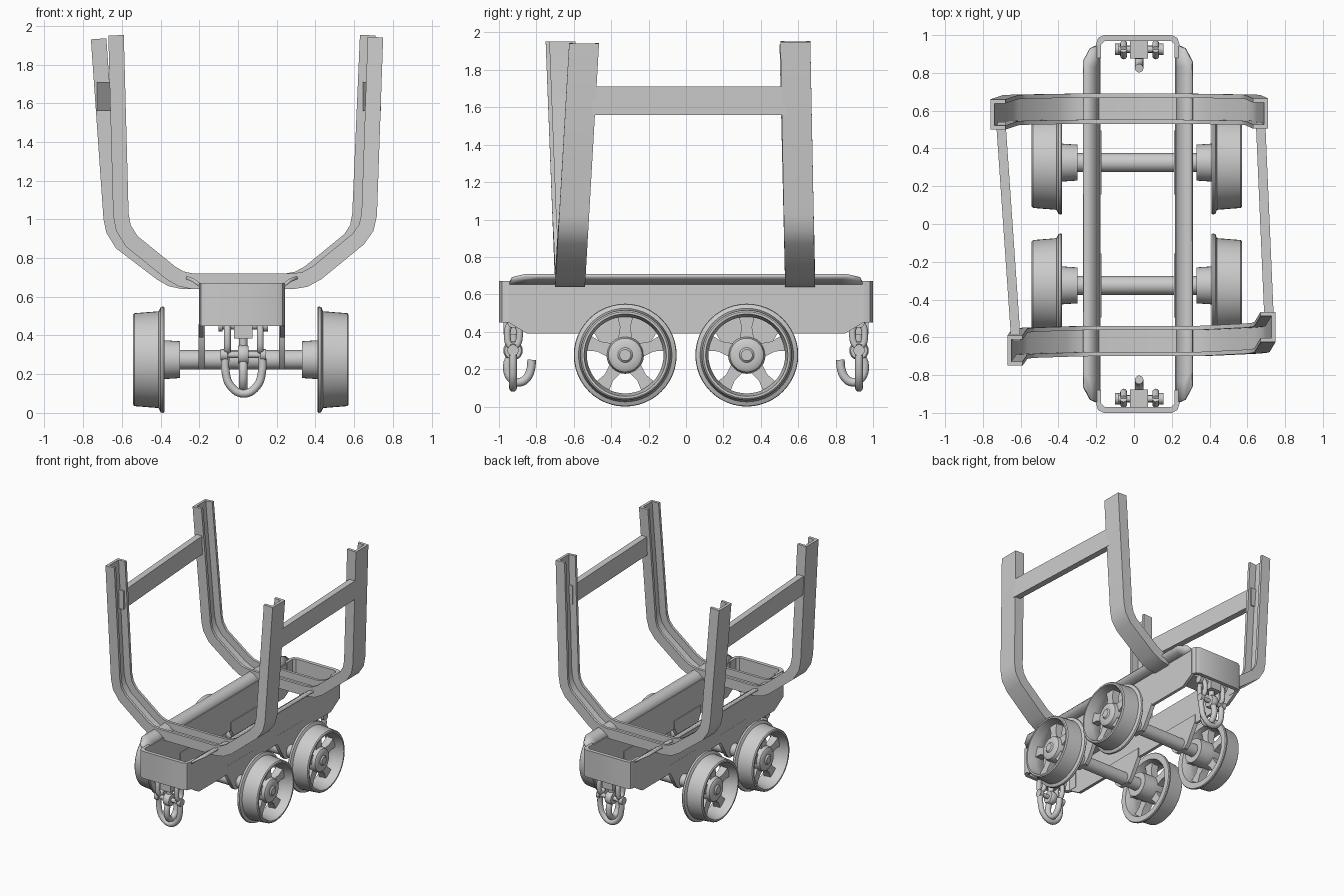
import bpy, bmesh, math
from mathutils import Vector

if "Cube" in bpy.data.objects:
    bpy.data.objects.remove(bpy.data.objects["Cube"])

CX = 0.02  # chassis centre line


def finish(name, bm, angle=35):
    bmesh.ops.recalc_face_normals(bm, faces=bm.faces)
    me = bpy.data.meshes.new(name)
    bm.to_mesh(me)
    bm.free()
    me.shade_smooth()
    me.set_sharp_from_angle(angle=math.radians(angle))
    ob = bpy.data.objects.new(name, me)
    bpy.context.collection.objects.link(ob)
    return ob


def loft(name, rings, closed=False, angle=35):
    """Skin equal-length rings; cap the ends unless closed."""
    bm = bmesh.new()
    vs = [[bm.verts.new(p) for p in r] for r in rings]
    n = len(vs[0])
    pairs = list(zip(vs, vs[1:])) + ([(vs[-1], vs[0])] if closed else [])
    for a, b in pairs:
        for i in range(n):
            j = (i + 1) % n
            bm.faces.new((a[i], a[j], b[j], b[i]))
    if not closed:
        bm.faces.new(vs[0])
        bm.faces.new(vs[-1])
    return finish(name, bm, angle)


def prism(name, pts, axis, lo, hi):
    place = {'x': lambda p, t: (t, p[0], p[1]), 'z': lambda p, t: (p[0], p[1], t)}[axis]
    return loft(name, [[place(p, t) for p in pts] for t in (lo, hi)])


def lathe_x(name, prof, y, z, closed, seg=40):
    """Spin (x, radius) points around an x-parallel axis."""
    rings = [[(x, y + r * math.sin(2 * math.pi * i / seg), z + r * math.cos(2 * math.pi * i / seg))
              for i in range(seg)] for x, r in prof]
    return loft(name, rings, closed)


def tube(name, pts, radius):
    cu = bpy.data.curves.new(name, 'CURVE')
    cu.dimensions = '3D'
    cu.bevel_depth, cu.bevel_resolution, cu.resolution_u = radius, 4, 6
    cu.use_fill_caps = True
    sp = cu.splines.new('BEZIER')
    sp.bezier_points.add(len(pts) - 1)
    for b, p in zip(sp.bezier_points, pts):
        b.co = p
        b.handle_left_type = b.handle_right_type = 'AUTO'
    ob = bpy.data.objects.new(name, cu)
    bpy.context.collection.objects.link(ob)
    return ob


def hoop(name, path, y_left, y_mid, y_right):
    """Channel section swept along an outer outline in x-z, open side inwards."""
    sec = [(-.08, 0), (.08, 0), (.08, .08), (.058, .08), (.058, .022),
           (-.058, .022), (-.058, .08), (-.08, .08)]
    pts = [Vector(p) for p in path]
    rings = []
    for i, p in enumerate(pts):
        d1 = (p - pts[max(i - 1, 0)]) if i else pts[1] - p
        d2 = (pts[i + 1] - p) if i < len(pts) - 1 else d1
        n1 = Vector((-d1.y, d1.x)).normalized()
        n2 = Vector((-d2.y, d2.x)).normalized()
        m = (n1 + n2).normalized()
        m /= m.dot(n1)
        t = max(0, (p.y - 0.64) / 1.3)
        yc = y_mid + ((y_left if p.x < 0 else y_right) - y_mid) * t
        rings.append([(p.x + m.x * d, yc + w, p.y + m.y * d) for w, d in sec])
    return loft(name, rings)


# Upright hoops
hoop("front_hoop", [(-.67, 1.95), (-.645, 1.02), (-.63, .94), (-.58, .86), (-.37, .69), (-.31, .655), (-.24, .64),
                    (.29, .64), (.36, .652), (.43, .69), (.65, .87), (.7, .94), (.718, 1.02), (.75, 1.94)],
     -.67, -.62, -.545)
hoop("back_hoop", [(-.76, 1.93), (-.695, 1.0), (-.68, .93), (-.63, .85), (-.42, .69), (-.36, .655), (-.29, .64),
                   (.25, .64), (.32, .652), (.39, .69), (.61, .87), (.655, .94), (.67, 1.02), (.71, 1.95)],
     .58, .61, .585)

# Upper side rails between the hoops
for name, x0, y0, x1, y1 in (("left_side_rail", -.625, -.62, -.705, .54),
                             ("right_side_rail", .715, -.5, .67, .54)):
    loft(name, [[(x + dx, y, z) for dx, z in ((-.025, 1.56), (.025, 1.56), (.025, 1.71), (-.025, 1.71))]
                for x, y in ((x0, y0), (x1, y1))])

# Chassis side plates with a flared top lip
side = [(-.95, .45), (-.85, .39), (.85, .39), (.95, .45), (.95, .66), (-.95, .66)]
for s, tag in ((-1, "left"), (1, "right")):
    x = CX + s * .21
    prism(tag + "_chassis_plate", side, 'x', x - .012, x + .012)
    bm = bmesh.new()
    rows = [[(CX + s * .205, y, .65) for y in (-.95, -.83, .83, .95)],
            [(CX + s * .25, y, .685) for y in (-.93, -.83, .83, .93)],
            [(CX + s * .288, y, .70) for y in (-.86, -.78, .78, .86)]]
    vs = [[bm.verts.new(p) for p in r] for r in rows]
    for a, b in zip(vs, vs[1:]):
        for i in range(3):
            bm.faces.new((a[i], a[i + 1], b[i + 1], b[i]))
    lip = finish(tag + "_chassis_lip", bm)
    mod = lip.modifiers.new("Solidify", 'SOLIDIFY')
    mod.thickness, mod.offset = .018, 0

# Rounded end plates
end = [(-.22, .88), (-.22, .955), (-.21, .985), (-.18, 1), (.18, 1), (.21, .985), (.22, .955), (.22, .88),
       (.195, .88), (.195, .95), (.175, .97), (-.175, .97), (-.195, .95), (-.195, .88)]
for s, tag in ((-1, "front"), (1, "back")):
    prism(tag + "_end_plate", [(CX + x, s * y) for x, y in end], 'z', .45, .67)

# Wheel sets
R = 0.275
for yc, tag in ((-.325, "front"), (.325, "back")):
    lathe_x(tag + "_axle", [(-.36, .05), (.4, .05)], yc, R, False, 24)
    for s, sd in ((-1, "left"), (1, "right")):
        name = tag + "_" + sd
        X = lambda d: 0.015 + s * d
        # rim with inner flange
        lathe_x(name + "_wheel_rim", [(X(d), r) for d, r in (
            (.395, .225), (.395, .27), (.402, .275), (.415, .272), (.425, .25), (.55, .24), (.557, .232),
            (.557, .22), (.49, .205), (.45, .205))], yc, R, True, 48)
        # hub
        lathe_x(name + "_wheel_hub", [(X(d), r) for d, r in (
            (.315, .065), (.315, .095), (.39, .1), (.48, .1), (.515, .09), (.525, .075),
            (.525, .04), (.535, .03))], yc, R, False, 32)
        # spokes: tapered slabs
        for k in range(5):
            a = 2 * math.pi * k / 5
            u, v = Vector((0, math.sin(a), math.cos(a))), Vector((0, math.cos(a), -math.sin(a)))
            c = Vector((0, yc, R))
            loft(name + "_wheel_spoke", [[c + u * r + v * w * e + Vector((X(d), 0, 0))
                 for e, d in ((-1, .43), (1, .43), (1, .49), (-1, .49))]
                 for r, w in ((.07, .04), (.15, .028), (.218, .045))])
        # axle bracket
        x = CX + s * .207
        prism(name + "_axle_bracket", [(yc + dy, z) for dy, z in (
            (-.17, .46), (-.17, .4), (-.08, .25), (-.05, .225), (.05, .225), (.08, .25), (.17, .4), (.17, .46))],
            'x', x - .016, x + .016)

# Couplings: block, pins, shackle and hook at each end
for s, tag in ((-1, "front"), (1, "back")):
    y = s * .925
    prism(tag + "_coupling_block", [(y - .05, .385), (y + .05, .385), (y + .05, .5), (y - .05, .5)],
          'x', -.02, .075)
    lathe_x(tag + "_coupling_pin", [(-.1, .018), (-.1, .03), (-.08, .03), (-.08, .018), (.13, .018),
                                    (.13, .03), (.155, .03), (.155, .018)], y, .45, False, 16)
    lathe_x(tag + "_shackle_bolt", [(-.09, .03), (-.055, .03), (-.055, .017), (.115, .017),
                                    (.115, .03), (.145, .03)], y, .3, False, 16)
    for x in (-.055, .115):
        tube(tag + "_upper_link", [(x, y + .0, .47), (x, y - s * .035, .4), (x, y, .32),
                                   (x, y + s * .03, .4), (x, y, .47)], .018)
    tube(tag + "_shackle", [(-.06, y, .33), (-.065, y, .22), (-.035, y, .135), (.03, y, .1),
                            (.095, y, .135), (.125, y, .22), (.12, y, .33)], .021)
    tube(tag + "_hook", [(.027, s * (v), z) for v, z in (
        (.925, .41), (.925, .3), (.955, .22), (.935, .15), (.89, .13), (.85, .155), (.83, .2), (.825, .25))], .023)
    # rounded lower bow that keeps the shackle ends together
    lathe_x(tag + "_hook_eye", [(.0, .02), (.0, .045), (.012, .052), (.042, .052), (.054, .045), (.054, .02)],
            y, .3, False, 20)
